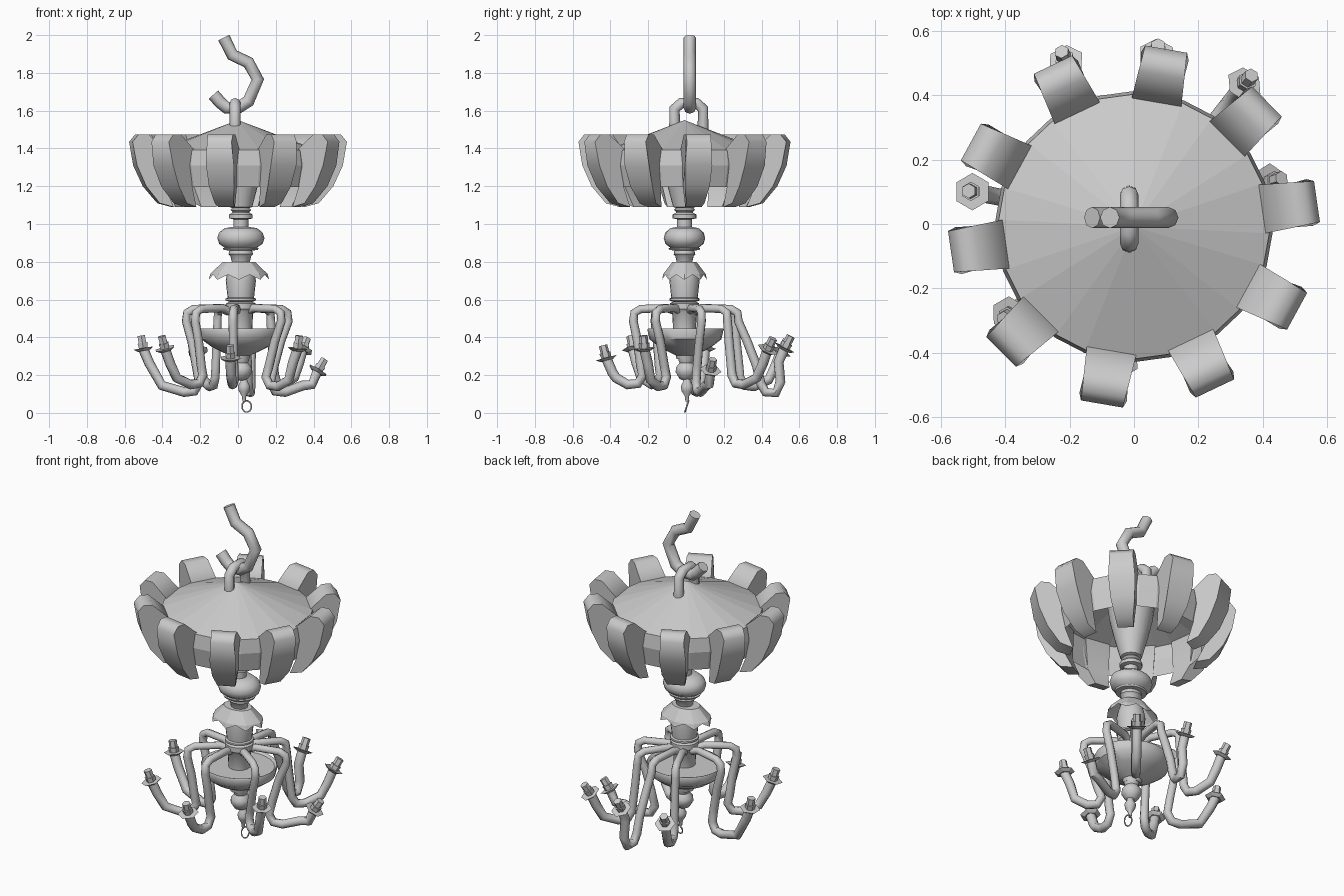
import bpy, bmesh
from math import sin, cos, pi, radians
from mathutils import Vector, Matrix

if "Cube" in bpy.data.objects:
    bpy.data.objects.remove(bpy.data.objects["Cube"])


def finish(name, bm, angle=35):
    bmesh.ops.recalc_face_normals(bm, faces=bm.faces)
    me = bpy.data.meshes.new(name)
    bm.to_mesh(me)
    bm.free()
    ob = bpy.data.objects.new(name, me)
    bpy.context.collection.objects.link(ob)
    smooth(ob, angle)
    return ob


def smooth(ob, angle):
    bpy.ops.object.select_all(action='DESELECT')
    ob.select_set(True)
    bpy.context.view_layer.objects.active = ob
    bpy.ops.object.shade_smooth_by_angle(angle=radians(angle))


def lathe(name, profile, centre=(0, 0), sy=1.0, n=20, angle=40):
    """Revolve (radius, z) points, ends closed."""
    bm = bmesh.new()
    rings = [[bm.verts.new((centre[0] + r * cos(2 * pi * i / n),
                            centre[1] + sy * r * sin(2 * pi * i / n), z))
              for i in range(n)] for r, z in profile]
    for a, b in zip(rings, rings[1:]):
        for i in range(n):
            j = (i + 1) % n
            bm.faces.new((a[i], a[j], b[j], b[i]))
    bm.faces.new(rings[0])
    bm.faces.new(rings[-1])
    return finish(name, bm, angle)


def tube(name, pts, radius, cyclic=False, taper=(1, 1)):
    """Sweep a round section along a path, scaling from taper[0] to taper[1]."""
    cu = bpy.data.curves.new(name, 'CURVE')
    cu.dimensions = '3D'
    cu.bevel_depth = radius
    cu.bevel_resolution = 2
    cu.use_fill_caps = True
    sp = cu.splines.new('POLY')
    sp.points.add(len(pts) - 1)
    for i, (p, c) in enumerate(zip(sp.points, pts)):
        p.co = (*c, 1)
        p.radius = taper[0] + (taper[1] - taper[0]) * i / (len(pts) - 1)
    sp.use_cyclic_u = cyclic
    ob = bpy.data.objects.new(name, cu)
    bpy.context.collection.objects.link(ob)
    bpy.ops.object.select_all(action='DESELECT')
    ob.select_set(True)
    bpy.context.view_layer.objects.active = ob
    bpy.ops.object.convert(target='MESH')
    ob = bpy.context.view_layer.objects.active
    smooth(ob, 50)
    return ob


# Ceiling hook and the loop it hangs on
hook = [(-.075, 1.987), (-.03, 1.895), (.055, 1.855), (.105, 1.765),
        (.055, 1.65), (0, 1.615), (-.06, 1.615), (-.095, 1.645), (-.13, 1.685)]
tube("ceiling_hook", [(x, .02, z) for x, z in hook], .033)
loop = [(-.06, 1.52), (-.06, 1.61), (-.025, 1.64), (.055, 1.64), (.09, 1.61), (.09, 1.5)]
tube("top_loop", [(-.015, y, z) for y, z in loop], .029)

# Canopy: shallow faceted cone with a slightly bulging wall, open below
OFFSET, PETALS = 8, 10
squash = Matrix.Translation((0, -.008, 0)) @ Matrix.Diagonal((1, .975, 1, 1))
bm = bmesh.new()
apex = bm.verts.new((0, 0, 1.55))
angles = [radians(OFFSET + 36 * k + s) for k in range(PETALS) for s in (-11, 11)]
rings = [[bm.verts.new((r * cos(a), r * sin(a), z)) for a in angles]
         for r, z in ((.42, 1.392), (.43, 1.31), (.405, 1.195))]
for i in range(len(angles)):
    j = (i + 1) % len(angles)
    bm.faces.new((apex, rings[0][i], rings[0][j]))
    for a, b in zip(rings, rings[1:]):
        bm.faces.new((a[i], b[i], b[j], a[j]))
bm.transform(squash)
finish("canopy", bm, 5)

# Curled petals around the canopy: (radius, z, half width)
petal = [(.40, 1.395, .078), (.49, 1.475, .072), (.54, 1.475, .068),
         (.573, 1.435, .066), (.55, 1.31, .075), (.50, 1.20, .068),
         (.425, 1.11, .05), (.35, 1.09, .045), (.40, 1.20, .065)]
for k in range(PETALS):
    bm = bmesh.new()
    sides = [[bm.verts.new((r, s * w, z)) for r, z, w in petal] for s in (-1, 1)]
    n = len(petal)
    for i in range(n):
        j = (i + 1) % n
        bm.faces.new((sides[0][i], sides[0][j], sides[1][j], sides[1][i]))
    for s in sides:
        bm.faces.new(s)
    bm.transform(squash @ Matrix.Rotation(radians(OFFSET + 36 * k), 4, 'Z'))
    finish(f"petal_{k + 1}", bm, 55)

# Turned column
C = (.015, -.008)
lathe("upper_stem", [(.14, 1.48), (.12, 1.33), (.095, 1.22), (.06, 1.09), (.045, 1.085),
                     (.055, 1.075), (.045, 1.065), (.045, 1.06), (.063, 1.05),
                     (.063, 1.03), (.04, 1.025), (.04, .97)], C)
lathe("round_knop", [(.04, .985), (.085, .978), (.115, .955), (.125, .925), (.115, .895),
                     (.085, .875), (.095, .872), (.09, .862), (.06, .86), (.065, .84),
                     (.055, .83), (.045, .79)], C, .88)
lathe("lower_stem", [(.06, .78), (.075, .73), (.08, .70), (.07, .61), (.08, .605),
                     (.08, .595), (.06, .588), (.078, .58), (.078, .55), (.065, .535),
                     (.06, .43)], C)

# Scalloped skirt, eight flared panels
bm = bmesh.new()
rows = []
for r0, r1, z0, z1 in ((.085, .085, .80, .80), (.152, .145, .735, .735), (.16, .15, .705, .732)):
    rows.append([bm.verts.new((C[0] - .01 + (r1 if i % 2 else r0) * cos(pi * i / 8),
                               C[1] + .74 * (r1 if i % 2 else r0) * sin(pi * i / 8),
                               z1 if i % 2 else z0)) for i in range(16)])
for a, b in zip(rows, rows[1:]):
    for i in range(16):
        bm.faces.new((a[i], a[i - 1], b[i - 1], b[i]))
bm.faces.new(rows[0])
finish("scalloped_skirt", bm, 15)

# Bowl and hanging finial
lathe("bowl", [(.20, .435), (.213, .448), (.217, .44), (.205, .39), (.15, .35),
               (.09, .32), (.055, .305), (.05, .285)], (.01, -.003), .93, 24)
lathe("finial", [(.045, .31), (.04, .275), (.035, .265), (.055, .24), (.056, .215),
                 (.035, .18), (.015, .172)], (.018, .0), n=14)
lathe("finial_drop", [(.012, .19), (.02, .165), (.033, .14), (.028, .115),
                      (.012, .09), (.008, .06)], (.032, .005), n=12)
ring = [Vector((.046 + .025 * cos(2 * pi * i / 14), .004 + .01 * sin(2 * pi * i / 14),
                .034 + .03 * sin(2 * pi * i / 14))) for i in range(14)]
tube("pull_ring", ring, .004, True)

# Candle arms: end x, end y, plate z, outward shift of the drop, low z, candle tilt
ARMS = [(-.50, .10, .335, .0, .11, 10), (-.385, -.28, .335, .02, .15, 18),
        (-.04, -.42, .285, .02, .15, 15), (.315, -.22, .335, -.03, .14, 8),
        (.42, .13, .22, -.03, .11, 32), (.34, .43, .33, .10, .15, 32),
        (.07, .52, .34, .19, .105, 28), (-.21, .50, .32, .10, .14, 30)]
for k, (x, y, z, d, low, tilt) in enumerate(ARMS, 1):
    end = Vector((x, y, 0))
    R = end.length
    u = end / R
    path = [(.05, .535), (.10, .555), (.24, .55), (.275, .53), (.28, .485),
            (.25 + d * .4, .38), (.225 + d * .8, .25), (.21 + d, low + .05),
            (.235 + d, low + .005), (.29 + d, low),
            (.55 * R + .45 * (.29 + d), low + .035 if d < .15 else low + .06),
            (R - .03, z - .07), (R, z)]
    tube(f"arm_{k}", [u * r + Vector((0, 0, h)) for r, h in path], .025, taper=(.85, 1.1))
    # Hexagonal drip plate with candle stub, leaning outwards
    bm = bmesh.new()
    for r1, r2, h, zc in ((.035, .058, .014, 0), (.026, .03, .03, .02), (.023, .023, .06, .045)):
        bmesh.ops.create_cone(bm, cap_ends=True, segments=6, radius1=r1, radius2=r2,
                              depth=h, matrix=Matrix.Translation((0, 0, zc)))
    axis = Vector((-u.y, u.x, 0))
    bm.transform(Matrix.Translation(Vector((x, y, z))) @ Matrix.Rotation(radians(tilt), 4, axis))
    finish(f"candle_cup_{k}", bm, 30)
